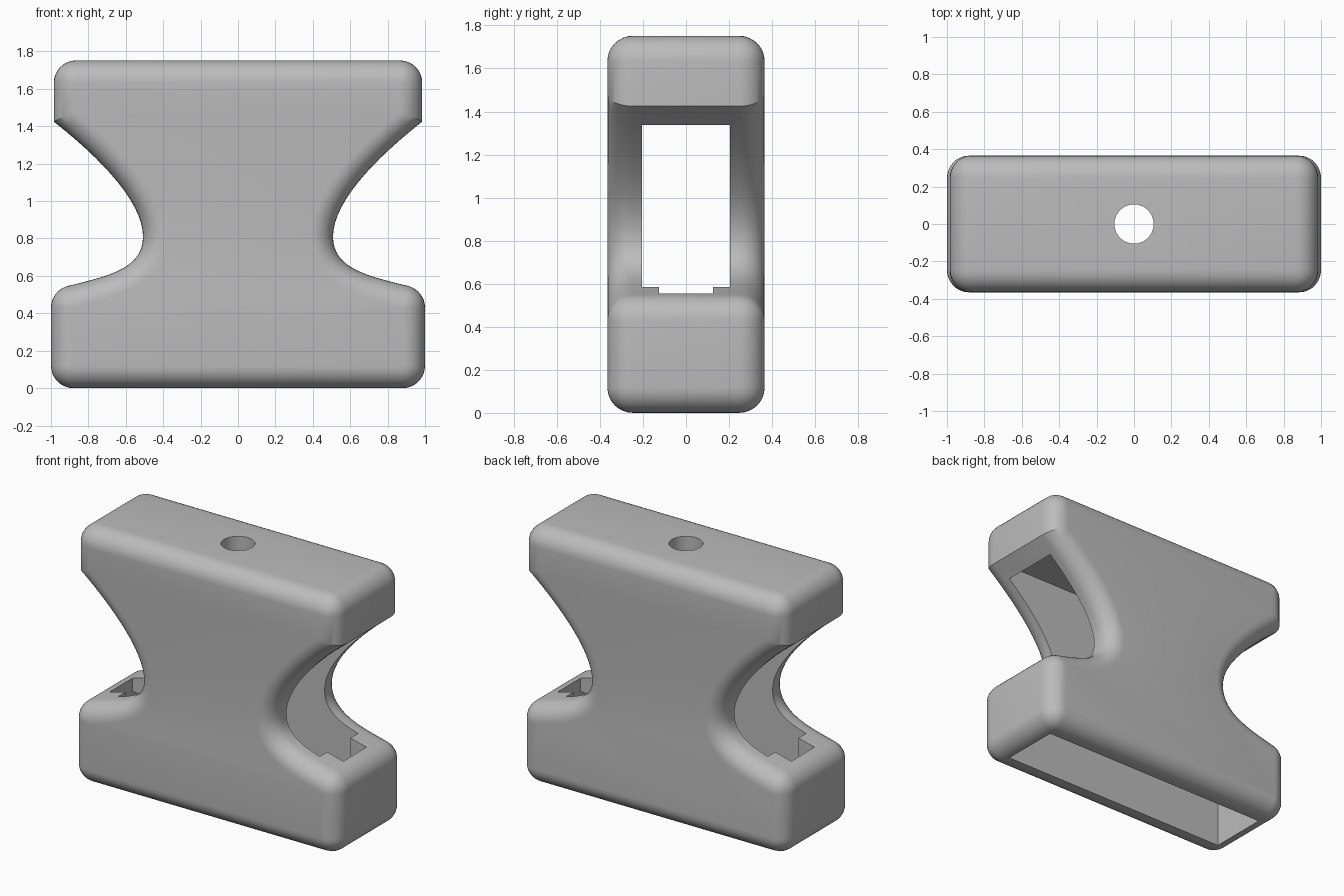
import bpy, bmesh
from math import sin, cos, pi, radians
from mathutils import Vector
from mathutils.geometry import interpolate_bezier

if "Cube" in bpy.data.objects:
    bpy.data.objects.remove(bpy.data.objects["Cube"], do_unlink=True)

HALF_DEPTH, FILLET, STEPS = 0.365, 0.12, 8

grey = bpy.data.materials.new("matte grey")
grey.use_nodes = True
grey.diffuse_color = (0.5, 0.5, 0.5, 1)
grey.node_tree.nodes["Principled BSDF"].inputs["Base Color"].default_value = (0.5, 0.5, 0.5, 1)


def finish(name, bm):
    bmesh.ops.recalc_face_normals(bm, faces=bm.faces)
    mesh = bpy.data.meshes.new(name)
    bm.to_mesh(mesh)
    bm.free()
    mesh.materials.append(grey)
    obj = bpy.data.objects.new(name, mesh)
    bpy.context.collection.objects.link(obj)
    return obj


def add_box(bm, low, high):
    low, high = Vector(low), Vector(high)
    verts = bmesh.ops.create_cube(bm, size=1)["verts"]
    for v in verts:
        v.co = (low + high) / 2 + v.co * (high - low)


def subtract(target, cutter):
    cutter.hide_render = True
    mod = target.modifiers.new("cut", "BOOLEAN")
    mod.operation, mod.solver, mod.object = "DIFFERENCE", "EXACT", cutter
    bpy.context.view_layer.objects.active = target
    bpy.ops.object.modifier_apply(modifier=mod.name)
    bpy.data.objects.remove(cutter, do_unlink=True)


def arc(x, z, start, end):
    angles = [radians(start + (end - start) * i / STEPS) for i in range(STEPS + 1)]
    return [Vector((x + FILLET * cos(a), z + FILLET * sin(a))) for a in angles]


def bezier(points, count):
    return [p.to_2d() for p in interpolate_bezier(*[Vector(p) for p in points], count)]


# Waisted outline: right half, then mirrored
lower_curve = bezier([(0.907, 0.547), (0.69, 0.6), (0.508, 0.64), (0.508, 0.81)], 16)
upper_curve = bezier([(0.508, 0.81), (0.508, 0.98), (0.7, 1.2), (0.985, 1.425)], 15)
half = (arc(0.88, 0.12, -90, 0) + arc(0.88, 0.43, 0, 77)
        + lower_curve[1:] + upper_curve[1:] + arc(0.865, 1.632, 0, 90))
outline = half + [Vector((-p.x, p.y)) for p in reversed(half)]


def inset(points, dist):
    result = []
    for i, p in enumerate(points):
        before = (p - points[i - 1]).normalized()
        after = (points[(i + 1) % len(points)] - p).normalized()
        n1, n2 = Vector((-before.y, before.x)), Vector((-after.y, after.x))
        result.append(p + (n1 + n2) * dist / (1 + n1.dot(n2)))
    return result


# Body: outline lofted through the depth with rounded front and back rims
bm = bmesh.new()
rim = [(0.116 * (1 - cos(a)), HALF_DEPTH - FILLET + FILLET * sin(a))
       for a in (pi / 2 * i / STEPS for i in range(STEPS + 1))]
layers = [(d, -y) for d, y in reversed(rim)] + rim
rings = [[bm.verts.new((p.x, y, p.y)) for p in inset(outline, d)] for d, y in layers]
for a, b in zip(rings, rings[1:]):
    for i in range(len(a)):
        j = (i + 1) % len(a)
        bm.faces.new((a[i], a[j], b[j], b[i]))
bm.faces.new(rings[0])
bm.faces.new(rings[-1])
body = finish("waisted_body", bm)

# Inner cavity, open below, with four small corner tabs left standing
bm = bmesh.new()
add_box(bm, (-0.88, -0.205, -0.2), (0.88, 0.205, 1.43))
cavity = finish("cavity_cutter", bm)
bm = bmesh.new()
for sx in (-1, 1):
    for sy in (-1, 1):
        xs, ys = sorted((sx * 0.76, sx * 1.1)), sorted((sy * 0.125, sy * 0.4))
        add_box(bm, (xs[0], ys[0], 0.46), (xs[1], ys[1], 0.66))
subtract(cavity, finish("tab_cutter", bm))
subtract(body, cavity)

# Round hole through the top
bm = bmesh.new()
bmesh.ops.create_cone(bm, cap_ends=True, segments=48, radius1=0.105, radius2=0.105, depth=0.8)
bmesh.ops.translate(bm, vec=(0, 0, 1.6), verts=bm.verts)
subtract(body, finish("hole_cutter", bm))

bpy.ops.object.select_all(action="DESELECT")
body.select_set(True)
bpy.context.view_layer.objects.active = body
bpy.ops.object.shade_smooth_by_angle(angle=radians(30))
